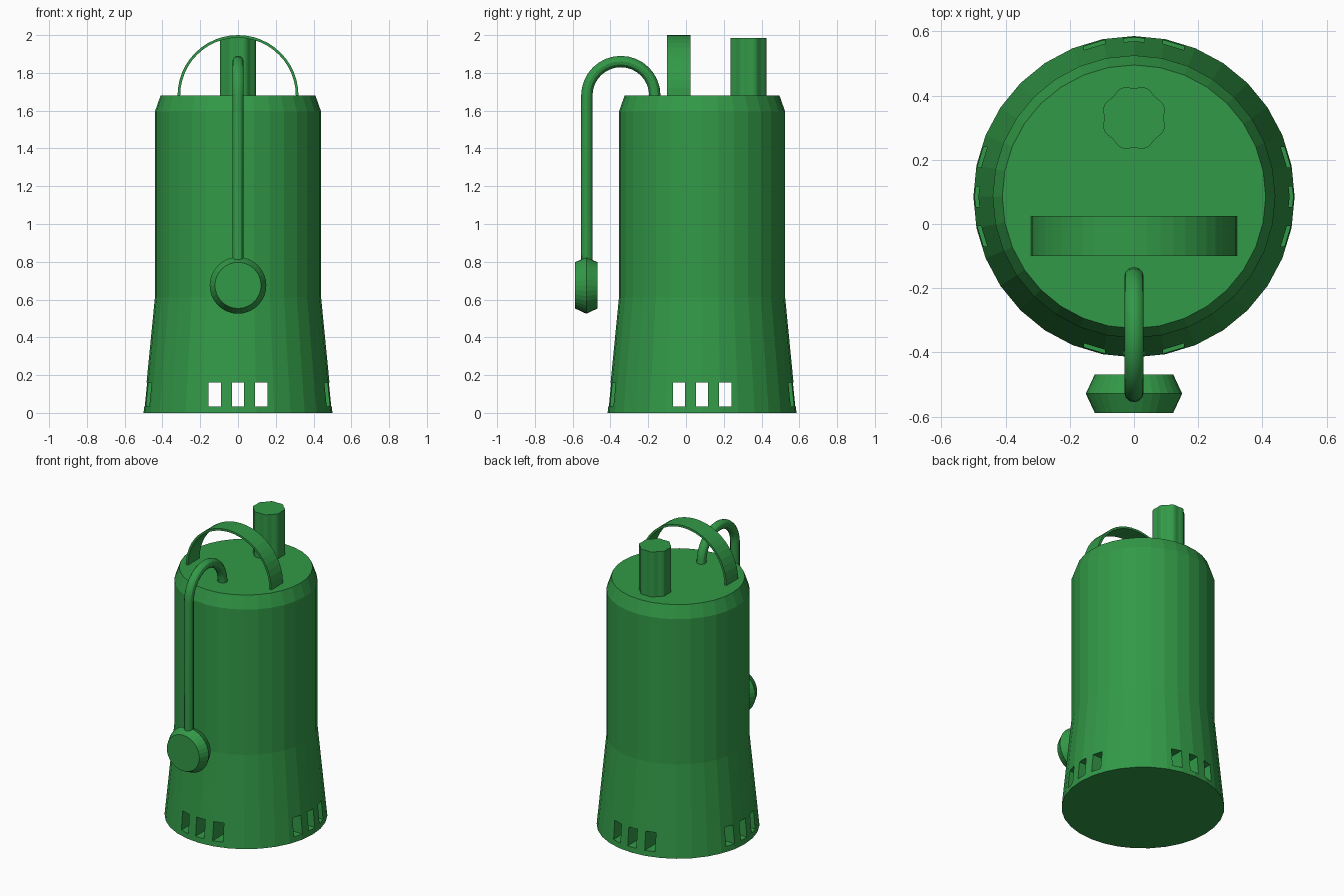
import bpy, bmesh
from math import sin, cos, pi
from mathutils import Vector

if "Cube" in bpy.data.objects:
    bpy.data.objects.remove(bpy.data.objects["Cube"])

green = bpy.data.materials.new("green_paint")
green.diffuse_color = (0.032, 0.32, 0.063, 1)
green.use_nodes = True
green.node_tree.nodes["Principled BSDF"].inputs["Base Color"].default_value = green.diffuse_color


def loft(name, rings):
    """Bridge a list of equal-length closed rings and cap both ends."""
    bm = bmesh.new()
    vs = [[bm.verts.new(p) for p in r] for r in rings]
    n = len(vs[0])
    for a, b in zip(vs, vs[1:]):
        for i in range(n):
            j = (i + 1) % n
            bm.faces.new((a[i], a[j], b[j], b[i]))
    bm.faces.new(vs[0][::-1])
    bm.faces.new(vs[-1])
    bmesh.ops.recalc_face_normals(bm, faces=bm.faces)
    me = bpy.data.meshes.new(name)
    bm.to_mesh(me)
    bm.free()
    me.materials.append(green)
    ob = bpy.data.objects.new(name, me)
    bpy.context.collection.objects.link(ob)
    return ob


def ring(centre, u, v, n, radius):
    """Ring in the u/v plane; radius is a number or a function of the angle."""
    pts = []
    for i in range(n):
        a = 2 * pi * i / n
        r = radius(a) if callable(radius) else radius
        pts.append(Vector(centre) + r * (cos(a) * Vector(u) + sin(a) * Vector(v)))
    return pts


X, Y, Z = (1, 0, 0), (0, 1, 0), (0, 0, 1)
CY = 0.085

# pump housing with flared base and chamfered top
body = loft("pump_housing", [ring((0, CY, z), X, Y, 32, r) for r, z in
                             ((0.5, 0), (0.44, 0.61), (0.44, 1.595), (0.41, 1.68))])

# intake slots: three through-cuts along each horizontal axis
for axis in range(2):
    for k in (-1, 0, 1):
        half = (0.032, 0.7) if axis == 0 else (0.7, 0.032)
        cx, cy = (0.123 * k, CY) if axis == 0 else (0, CY + 0.123 * k)
        corners = [(-1, -1), (1, -1), (1, 1), (-1, 1)]
        cutter = loft("slot_cutter", [[(cx + sx * half[0], cy + sy * half[1], z)
                                       for sx, sy in corners] for z in (0.035, 0.16)])
        cutter.hide_render = True
        cutter.hide_set(True)
        mod = body.modifiers.new("slot", 'BOOLEAN')
        mod.operation = 'DIFFERENCE'
        mod.solver = 'EXACT'
        mod.object = cutter

# outlet pipe with eight shallow grip lobes
lobes = lambda a: 0.097 - 0.004 * cos(8 * a)
loft("outlet_pipe", [ring((0, 0.33, z), X, Y, 48, lobes) for z in (1.66, 1.985)])

# flat strap handle
strap = []
for i in range(25):
    a = pi * i / 24
    strap.append([(r * cos(a), y, 1.68 + r * sin(a))
                  for r, y in ((0.32, -0.1), (0.32, 0.025), (0.306, 0.025), (0.306, -0.1))])
loft("carry_handle", strap)

# float cable: half loop out of the lid, then straight down
cable = []
for i in range(17):
    a = pi * i / 16
    d = (0, cos(a), sin(a))
    cable.append(ring((0, -0.345 + 0.18 * cos(a), 1.68 + 0.18 * sin(a)), X, d, 12, 0.03))
cable.append(ring((0, -0.525, 0.78), X, (0, -1, 0), 12, 0.03))
ob = loft("float_cable", cable)
bpy.context.view_layer.objects.active = ob
ob.select_set(True)
bpy.ops.object.shade_smooth_by_angle()

# float switch disc
loft("float_switch", [ring((0, y, 0.675), X, Z, 32, r) for y, r in
                      ((-0.588, 0.122), (-0.528, 0.15), (-0.468, 0.122))])
